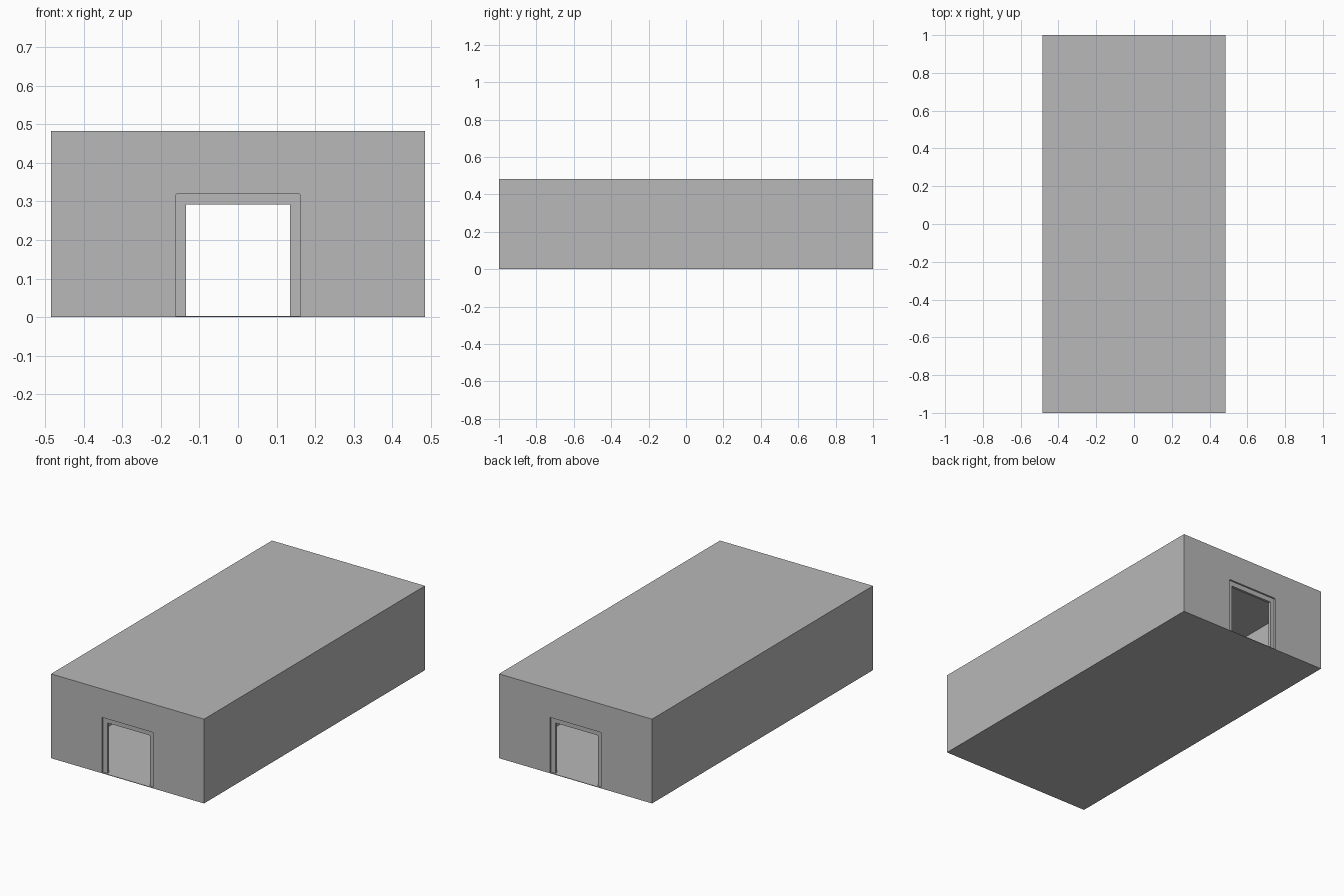
import bpy
import bmesh
from mathutils import Matrix

cube = bpy.data.objects.get("Cube")
if cube:
    bpy.data.objects.remove(cube, do_unlink=True)

HALF_W, HALF_L, HEIGHT = 0.485, 1.0, 0.483
WALL, FLOOR = 0.025, 0.003
DOOR_W, DOOR_H = 0.162, 0.32      # wall opening (half width, top)
CLEAR_W, CLEAR_H = 0.135, 0.292   # clear opening inside the frame
RECESS, ROUND = 0.01, 0.005

grey = bpy.data.materials.new("plain grey")
grey.use_nodes = True
colour = (0.48, 0.48, 0.48, 1)
grey.diffuse_color = colour
grey.node_tree.nodes["Principled BSDF"].inputs["Base Color"].default_value = colour


def add_object(name, bm):
    bmesh.ops.recalc_face_normals(bm, faces=bm.faces)
    mesh = bpy.data.meshes.new(name)
    bm.to_mesh(mesh)
    bm.free()
    mesh.materials.append(grey)
    obj = bpy.data.objects.new(name, mesh)
    bpy.context.collection.objects.link(obj)
    return obj


def box(name, half_x, half_y, z0, z1):
    bm = bmesh.new()
    size = Matrix.Diagonal((2 * half_x, 2 * half_y, z1 - z0, 1))
    bmesh.ops.create_cube(bm, size=1, matrix=Matrix.Translation((0, 0, (z0 + z1) / 2)) @ size)
    return add_object(name, bm)


def prism(name, outline, y0, y1):
    """Extrude an (x, z) outline along y."""
    bm = bmesh.new()
    face = bm.faces.new([bm.verts.new((x, y0, z)) for x, z in outline])
    new = bmesh.ops.extrude_face_region(bm, geom=[face])["geom"]
    verts = [v for v in new if isinstance(v, bmesh.types.BMVert)]
    bmesh.ops.translate(bm, verts=verts, vec=(0, y1 - y0, 0))
    return add_object(name, bm)


def mirrored(right_half):
    """Complete a symmetric open outline from its +x half, listed bottom to top."""
    return right_half + [(-x, z) for x, z in reversed(right_half)]


def cut(target, cutter):
    cutter.hide_render = True
    mod = target.modifiers.new("cut", 'BOOLEAN')
    mod.operation = 'DIFFERENCE'
    mod.solver = 'EXACT'
    mod.object = cutter
    bpy.context.view_layer.objects.active = target
    bpy.ops.object.modifier_apply(modifier=mod.name)
    bpy.data.objects.remove(cutter, do_unlink=True)


# Hollow building shell with a doorway through each end
arch = [(DOOR_W, FLOOR), (DOOR_W, DOOR_H - ROUND),
        (DOOR_W - ROUND * 0.3, DOOR_H - ROUND * 0.3), (DOOR_W - ROUND, DOOR_H)]
shell = box("building_shell", HALF_W, HALF_L, 0, HEIGHT)
cut(shell, box("room_cutter", HALF_W - WALL, HALF_L - WALL, FLOOR, HEIGHT - WALL))
cut(shell, prism("doorway_cutter", mirrored(arch), -HALF_L - 0.1, HALF_L + 0.1))

# Door frames set back inside both doorways
inner = mirrored([(CLEAR_W, FLOOR), (CLEAR_W, CLEAR_H)])
frame_outline = mirrored(arch) + inner[::-1]
for name, side in (("front_door_frame", -1), ("back_door_frame", 1)):
    prism(name, frame_outline, side * (HALF_L - RECESS), side * (HALF_L - WALL))
